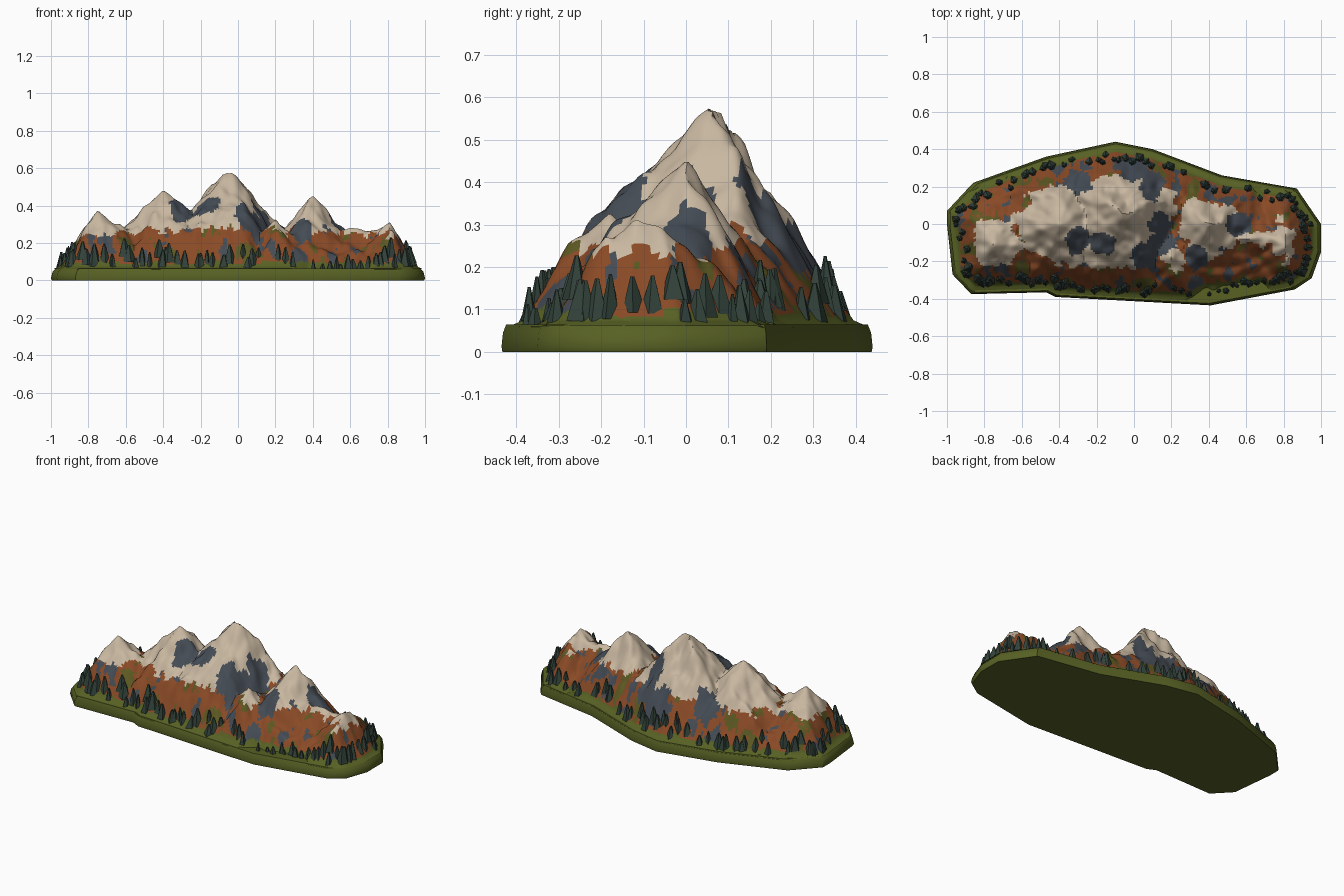
import bpy, bmesh, math, random
from mathutils import Vector, noise

if "Cube" in bpy.data.objects:
    bpy.data.objects.remove(bpy.data.objects["Cube"])

random.seed(4)


def mat(name, hexcode):
    m = bpy.data.materials.new(name)
    rgb = [c / 255 for c in bytes.fromhex(hexcode)]
    m.diffuse_color = [((c + .055) / 1.055) ** 2.4 for c in rgb] + [1]
    m.use_nodes = True
    m.node_tree.nodes["Principled BSDF"].inputs["Base Color"].default_value = m.diffuse_color
    return m


SNOW = mat("snow beige", "c8b7a0")
BROWN = mat("rust rock", "8a4a26")
SLATE = mat("slate rock", "444b54")
OLIVE = mat("olive moss", "5c5822")
GREEN = mat("meadow green", "586124")
TREE = mat("forest green", "32423a")


def finish(bm, name, mats, angle=None):
    bmesh.ops.recalc_face_normals(bm, faces=bm.faces)
    me = bpy.data.meshes.new(name)
    bm.to_mesh(me)
    bm.free()
    for m in mats:
        me.materials.append(m)
    ob = bpy.data.objects.new(name, me)
    bpy.context.collection.objects.link(ob)
    if angle:
        bpy.context.view_layer.objects.active = ob
        ob.select_set(True)
        bpy.ops.object.shade_smooth_by_angle(angle=math.radians(angle))
        ob.select_set(False)


# footprint, split in back and front edge (left to right)
BACK = [(-1, .07), (-.86, .22), (-.47, .36), (-.1, .44), (.1, .4), (.47, .26), (.87, .19), (1, 0)]
FRONT = [(-1, 0), (-.97, -.27), (-.87, -.375), (-.47, -.365), (-.42, -.39),
         (.41, -.435), (.86, -.35), (.95, -.29), (1, -.15)]
OUT = [Vector(p) for p in FRONT + BACK[::-1]]
EDGES = list(zip(OUT, OUT[1:] + OUT[:1]))


def interp(pts, x):
    for (x0, y0), (x1, y1) in zip(pts, pts[1:]):
        if x <= x1:
            return y0 + (y1 - y0) * (x - x0) / (x1 - x0)
    return pts[-1][1]


def edge_dist(p):
    best = 9
    for a, b in EDGES:
        ab = b - a
        t = max(0, min(1, (p - a).dot(ab) / ab.dot(ab)))
        best = min(best, (p - a - ab * t).length)
    return best


# peaks: x, y, height, slopes to left, right and back
PEAKS = [(-.75, -.11, .375, 1.2, .85, .85), (-.4, 0, .485, 1.1, .8, 1.1),
         (-.04, .09, .61, 1.1, 1.45, 1.5), (.2, -.18, .33, 1.1, 1.1, .8),
         (.4, .015, .465, 1.2, 1.2, 1.4), (.84, -.11, .34, 1, 1.3, .9),
         (.6, -.08, .28, .4, .3, .9), (.14, .12, .37, 1, 1, 1.2)]


def height(x, y):
    best = .04
    for px, py, pz, sl, sr, sb in PEAKS:
        dx, dy = x - px, y - py
        d = math.hypot(dx * (sl if dx < 0 else sr), dy * (1.03 if dy < 0 else sb))
        a = math.atan2(dy, dx)
        # ribs running down the slopes
        rib = noise.noise((math.cos(a) * 2.2 + px * 9, math.sin(a) * 2.2, pz * 20))
        best = max(best, pz - d * (1 + .2 * rib))
    n = noise.noise((x * 9, y * 9, 3)) * .6 + noise.noise((x * 20, y * 20, 7)) * .4
    near = min(math.hypot(x - p[0], y - p[1]) for p in PEAKS[:6])
    best += n * .055 * min(1, near / .1)
    d = edge_dist(Vector((x, y)))
    return max(.045, min(best, .055 + .45 * d + max(0, d - .045) * (1.15 + .5 * n)))


# centres of the large slate patches, seen from above
PATCHES = [(-.3, -.09), (-.17, -.1), (.14, 0), (.14, -.1), (.05, -.17), (.34, -.18),
           (.55, 0), (-.3, .22), (0, .29), (.1, .2)]


def colour(c):
    if c.z < .092 + .02 * noise.noise((c.x * 10, c.y * 10, 9)):
        return 4
    n1 = noise.noise((c.x * 14, c.y * 14, 1)) + .5 * noise.noise((c.x * 40, c.y * 40, 2))
    n2 = noise.noise((c.x * 11, c.y * 11, 5)) + .4 * noise.noise((c.x * 35, c.y * 35, 6))
    patch = min(math.hypot(c.x - x, c.y - y) for x, y in PATCHES)
    if patch < .068 + .03 * n1 and c.z < .5:
        return 2
    if c.z > .22 + .07 * (1 - abs(c.x)) + .05 * n1:
        return 0
    return 2 if n2 > .32 else 3 if n2 < -.36 else 1


# mountain range: columns between front and back edge, raised by the height rule
NX, NY = 170, 72
bm = bmesh.new()
grid = []
for i in range(NX + 1):
    x = -1 + 2 * i / NX
    f, b = interp(FRONT, x), interp(BACK, x)
    col = []
    for j in range(NY + 1):
        px, py = x * .985, (f + (b - f) * j / NY) * .98
        col.append(bm.verts.new((px, py, height(px, py))))
    grid.append(col)
for i in range(NX):
    for j in range(NY):
        q = bm.faces.new((grid[i][j], grid[i + 1][j], grid[i + 1][j + 1], grid[i][j + 1]))
        q.material_index = colour(q.calc_center_median())
finish(bm, "mountain_range", [SNOW, BROWN, SLATE, OLIVE, GREEN], 50)

# base slab with a softly rounded rim
bm = bmesh.new()
rings = [[bm.verts.new((p.x * s, p.y * s, z)) for p in OUT]
         for z, s in ((0, .995), (.012, 1), (.045, .992), (.064, .975))]
n = len(OUT)
for lo, hi in zip(rings, rings[1:]):
    for i in range(n):
        bm.faces.new((lo[i], lo[(i + 1) % n], hi[(i + 1) % n], hi[i]))
bm.faces.new(rings[0][::-1])
bm.faces.new(rings[-1])
finish(bm, "meadow_base", [GREEN], 40)

# forest: jagged little clumps standing around the foot of the mountains
bm = bmesh.new()
for a, b in EDGES:
    ab = b - a
    inward = Vector((-ab.y, ab.x)).normalized()
    count = max(1, round(ab.length / .034))
    for k in range(count):
        p = a + ab * (k + random.random()) / count + inward * random.uniform(.045, .1)
        if random.random() < .2 or edge_dist(p) < .035:
            continue
        tall, rad = random.uniform(.045, .075), random.uniform(.022, .036)
        made = bmesh.ops.create_cone(bm, segments=5, radius1=rad, radius2=rad * .15,
                                     depth=tall + .03, cap_ends=True)["verts"]
        spin = random.random() * 6
        z = height(p.x, p.y) + tall / 2 - .022
        for v in made:
            x, y = v.co.x * random.uniform(.8, 1.3), v.co.y * random.uniform(.8, 1.2)
            v.co = (p.x + x * math.cos(spin) - y * math.sin(spin),
                    p.y + x * math.sin(spin) + y * math.cos(spin), z + v.co.z)
finish(bm, "forest_clumps", [TREE])
